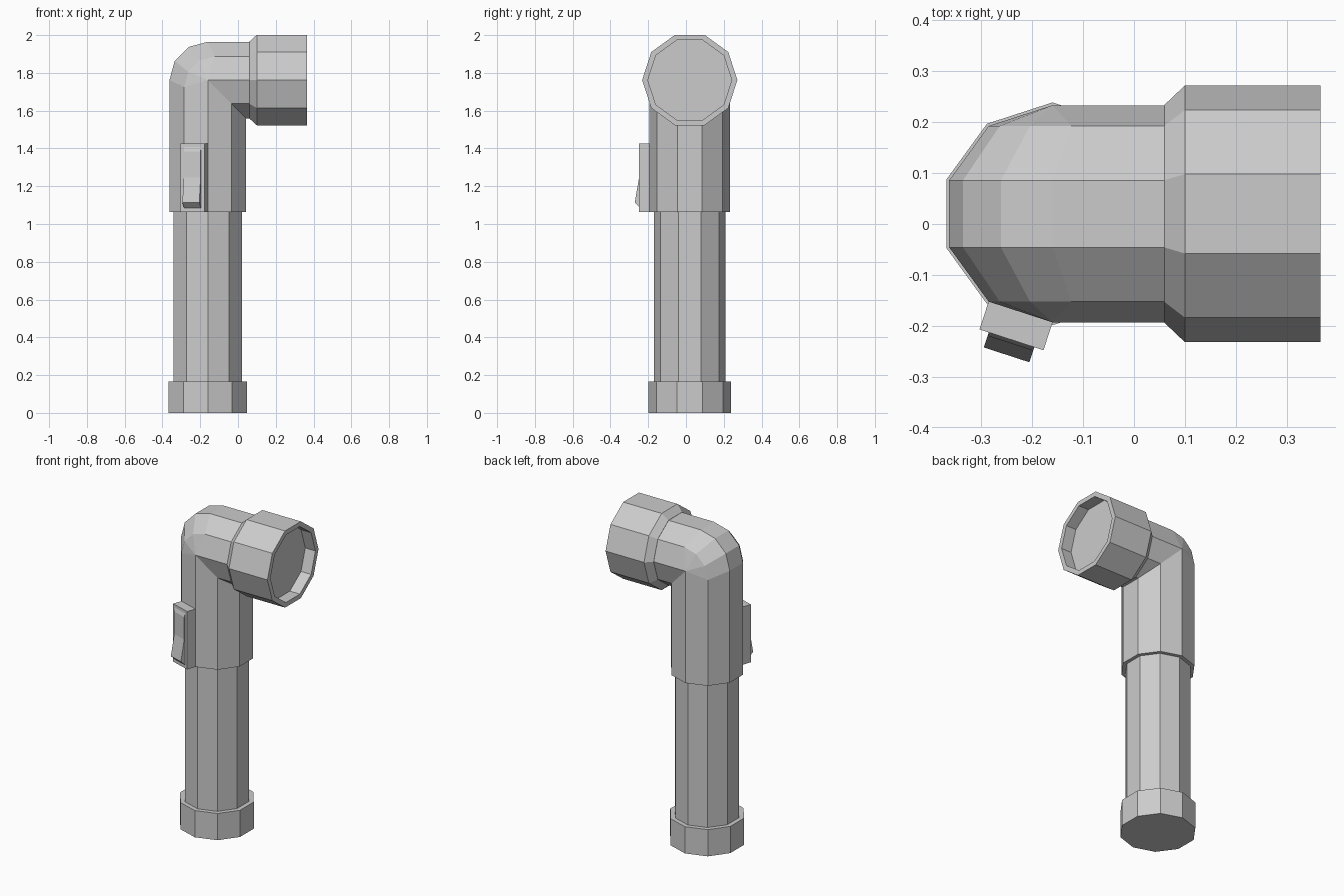
import bpy, bmesh
from math import sin, cos, pi, radians
from mathutils import Vector

if "Cube" in bpy.data.objects:
    bpy.data.objects.remove(bpy.data.objects["Cube"])

AX, AY, AZ = -0.16, 0.02, 1.762     # handle axis x/y, head axis z
N = 10


def loft(name, rings):
    """Skin equal-length rings of points and cap both ends."""
    bm = bmesh.new()
    rows = [[bm.verts.new(p) for p in ring] for ring in rings]
    n = len(rows[0])
    for a, b in zip(rows, rows[1:]):
        for i in range(n):
            j = (i + 1) % n
            bm.faces.new((a[i], a[j], b[j], b[i]))
    bm.faces.new(rows[0])
    bm.faces.new(rows[-1])
    # collapsed points (mitred side of the elbow) are merged here
    bmesh.ops.remove_doubles(bm, verts=bm.verts, dist=1e-4)
    bmesh.ops.recalc_face_normals(bm, faces=bm.faces)
    me = bpy.data.meshes.new(name)
    bm.to_mesh(me)
    bm.free()
    ob = bpy.data.objects.new(name, me)
    bpy.context.collection.objects.link(ob)
    return ob


def section(r):
    """Decagon as (y, offset) pairs; offset points to the outside of the bend."""
    return [(AY + r * cos(2 * pi * k / N), r * sin(2 * pi * k / N)) for k in range(N)]


def upright(r, z):
    return [(AX - d, y, z) for y, d in section(r)]


def level(r, x):
    return [(x, y, AZ + d) for y, d in section(r)]


def bend(r, phi):
    """Elbow ring: rounded on the outside, mitred on the inside."""
    ring = []
    for y, d in section(r):
        if d < 1e-5:
            ring.append((AX - d, y, AZ + d))
        else:
            e = 0.037 if d < 0.8 * r else 0.0
            ring.append((AX + e - (d + e) * cos(phi), y, AZ - e + (d + e) * sin(phi)))
    return ring


# handle
loft("end_cap", [upright(0.2185, 0), upright(0.2185, 0.167)])
loft("battery_tube", [upright(0.19, 0.15), upright(0.19, 1.08)])

# upper body with right-angle elbow
R = 0.213
loft("elbow_body", [upright(R, 1.063)]
     + [bend(R, radians(a)) for a in (0, 30, 60, 90)]
     + [level(R, 0.065)])

# lamp head with recessed lens
loft("lamp_head", [level(r, x) for r, x in (
    (R + 0.001, 0.06), (0.252, 0.10), (0.252, 0.366), (0.222, 0.366), (0.222, 0.296))])

# switch, seated on the facet left of the front edge
out = Vector((cos(radians(-108)), sin(radians(-108)), 0))
side = Vector((-out.y, out.x, 0))


def on_facet(name, profile, width):
    """Extrude a (distance, z) profile sideways across the facet."""
    loft(name, [[Vector((AX, AY, z)) + out * d + side * s for d, z in profile]
                for s in (-width / 2, width / 2)])


on_facet("switch_base", [(0.19, 1.063), (0.26, 1.063), (0.26, 1.425), (0.19, 1.425)], 0.132)
on_facet("switch_rocker", [(0.25, 1.08), (0.262, 1.085), (0.291, 1.113), (0.267, 1.245),
                           (0.267, 1.385), (0.259, 1.41), (0.25, 1.41)], 0.094)
